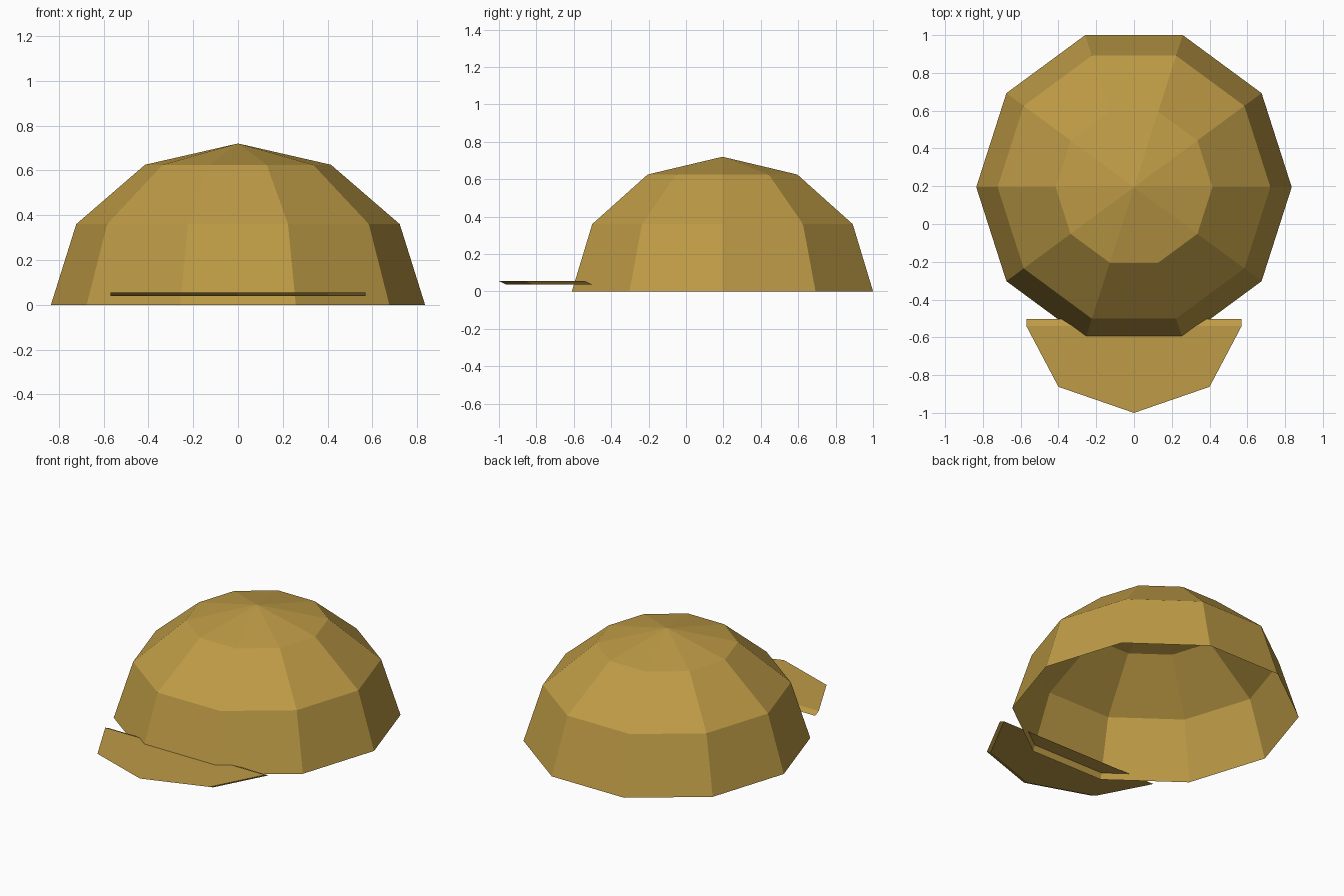
import bpy, bmesh, math

if "Cube" in bpy.data.objects:
    bpy.data.objects.remove(bpy.data.objects["Cube"])

gold = bpy.data.materials.new("mustard_gold")
gold.diffuse_color = (0.515, 0.328, 0.061, 1)
gold.use_nodes = True
gold.node_tree.nodes["Principled BSDF"].inputs["Base Color"].default_value = gold.diffuse_color


def finish(bm, name):
    bmesh.ops.recalc_face_normals(bm, faces=bm.faces)
    mesh = bpy.data.meshes.new(name)
    bm.to_mesh(mesh)
    bm.free()
    mesh.materials.append(gold)
    obj = bpy.data.objects.new(name, mesh)
    bpy.context.collection.objects.link(obj)
    return obj


# Crown: ten-sided open dome, rings of (radius, height) closed by an apex
SIDES, CENTRE_Y, STRETCH = 10, 0.195, 1.014
bm = bmesh.new()
rings = []
for radius, z in [(0.835, 0.0), (0.722, 0.36), (0.415, 0.625)]:
    ring = []
    for i in range(SIDES):
        a = 2 * math.pi * i / SIDES
        ring.append(bm.verts.new((radius * math.cos(a),
                                  CENTRE_Y + STRETCH * radius * math.sin(a), z)))
    rings.append(ring)
apex = bm.verts.new((0, CENTRE_Y, 0.72))
for i in range(SIDES):
    j = (i + 1) % SIDES
    for low, high in zip(rings, rings[1:]):
        bm.faces.new((low[i], low[j], high[j], high[i]))
    bm.faces.new((rings[-1][i], rings[-1][j], apex))
finish(bm, "crown")

# Brim: thin pointed plate, extruded down and slightly back
half = [(0.57, -0.54), (0.40, -0.862)]
outline = half + [(0, -1.0)] + [(-x, y) for x, y in reversed(half)]
bm = bmesh.new()
top = bm.faces.new([bm.verts.new((x, y, 0.055)) for x, y in outline])
ext = bmesh.ops.extrude_face_region(bm, geom=[top], use_keep_orig=True)
moved = [g for g in ext["geom"] if isinstance(g, bmesh.types.BMVert)]
bmesh.ops.translate(bm, verts=moved, vec=(0, 0.037, -0.017))
finish(bm, "brim")
